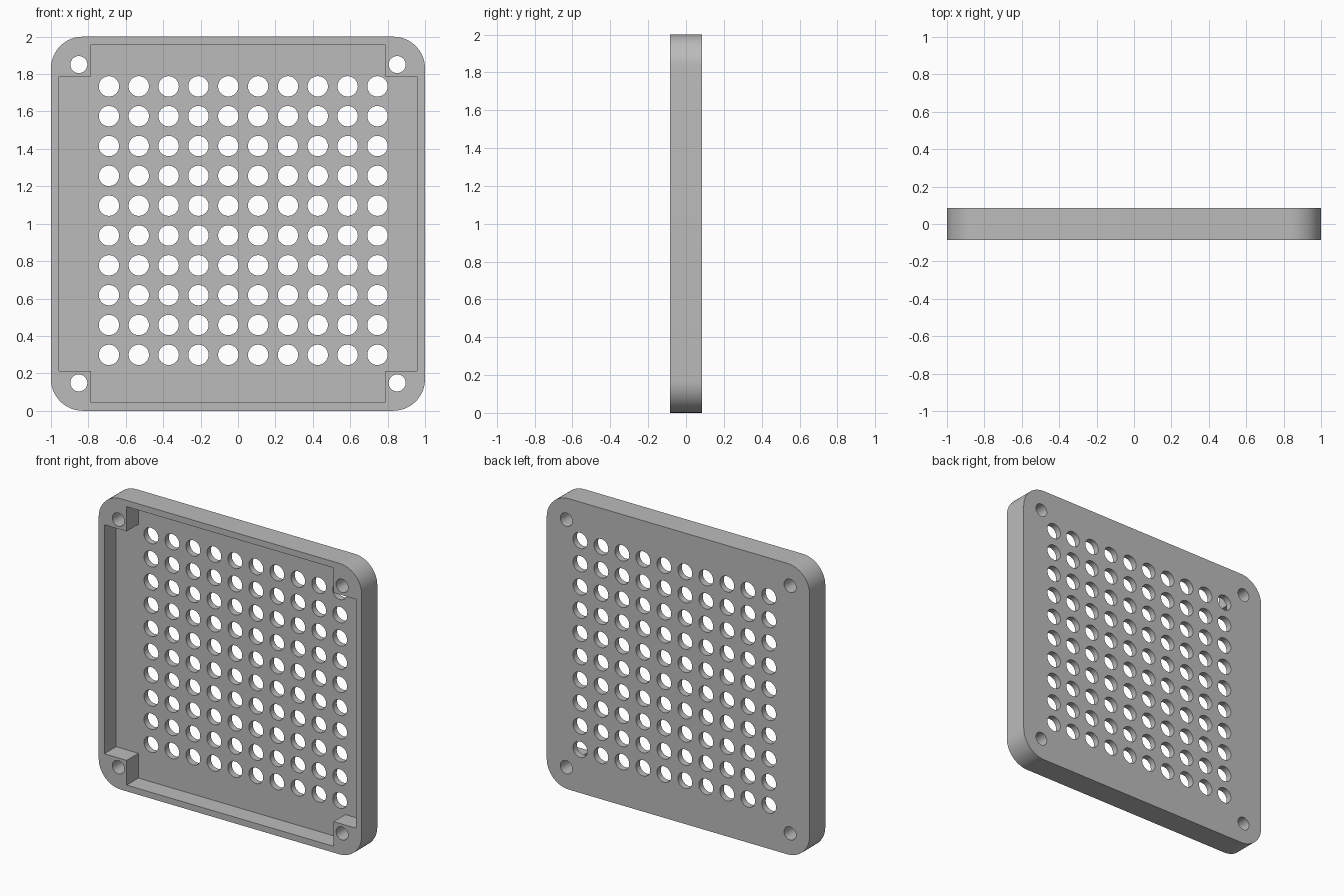
import bpy, bmesh, math
from mathutils import Vector

if "Cube" in bpy.data.objects:
    bpy.data.objects.remove(bpy.data.objects["Cube"])

FRONT, BACK = -0.085, 0.085
FLOOR = 0.042          # front surface of the perforated floor
grey = bpy.data.materials.new("grey")
grey.diffuse_color = (0.5, 0.5, 0.5, 1)
grey.use_nodes = True
grey.node_tree.nodes["Principled BSDF"].inputs["Base Color"].default_value = grey.diffuse_color


def circle(cx, cz, r, n=32):
    return [(cx + r * math.cos(2 * math.pi * i / n), cz + r * math.sin(2 * math.pi * i / n))
            for i in range(n)]


def prism(bm, outline, y0, y1):
    """Extrude a closed x-z outline from y0 to y1."""
    face = bm.faces.new([bm.verts.new((x, y0, z)) for x, z in outline])
    out = bmesh.ops.extrude_face_region(bm, geom=[face])["geom"]
    moved = [v for v in out if isinstance(v, bmesh.types.BMVert)]
    bmesh.ops.translate(bm, verts=moved, vec=Vector((0, y1 - y0, 0)))


def make(name, solids):
    bm = bmesh.new()
    for outline, y0, y1 in solids:
        prism(bm, outline, y0, y1)
    bmesh.ops.recalc_face_normals(bm, faces=bm.faces[:])
    me = bpy.data.meshes.new(name)
    bm.to_mesh(me)
    bm.free()
    me.materials.append(grey)
    ob = bpy.data.objects.new(name, me)
    bpy.context.collection.objects.link(ob)
    return ob


# Square plate with rounded corners
R, SEG = 0.17, 16
plate_outline = []
for k, (sx, sz) in enumerate([(1, 1), (-1, 1), (-1, -1), (1, -1)]):
    for i in range(SEG + 1):
        a = math.pi / 2 * (k + i / SEG)
        plate_outline.append((sx * (1 - R) + R * math.cos(a), 1 + sz * (1 - R) + R * math.sin(a)))
plate = make("perforated_cover", [(plate_outline, FRONT, BACK)])

# Front pocket, leaving a thin rim and four square corner bosses
W, N = 0.957, 0.787
pocket_outline = [(W, N), (N, N), (N, W), (-N, W), (-N, N), (-W, N),
                  (-W, -N), (-N, -N), (-N, -W), (N, -W), (N, -N), (W, -N)]
pocket = make("pocket_cutter", [([(x, z + 1) for x, z in pocket_outline], FRONT - 0.1, FLOOR)])

# Grid of vent holes and four corner screw holes
holes = [circle(-0.69 + 0.1595 * i, 0.299 + 0.1595 * j, 0.0545) for i in range(10) for j in range(10)]
holes += [circle(sx * 0.851, 1 + sz * 0.851, 0.0455) for sx in (-1, 1) for sz in (-1, 1)]
drill = make("hole_cutter", [(h, FRONT - 0.2, BACK + 0.2) for h in holes])

# Cut the pocket and the holes
bpy.context.view_layer.objects.active = plate
plate.select_set(True)
for cutter in (pocket, drill):
    mod = plate.modifiers.new(cutter.name, "BOOLEAN")
    mod.operation = "DIFFERENCE"
    mod.solver = "EXACT"
    mod.object = cutter
    bpy.ops.object.modifier_apply(modifier=mod.name)
    bpy.data.objects.remove(cutter)

bpy.ops.object.select_all(action="DESELECT")
plate.select_set(True)
bpy.ops.object.shade_smooth_by_angle(angle=math.radians(30))
